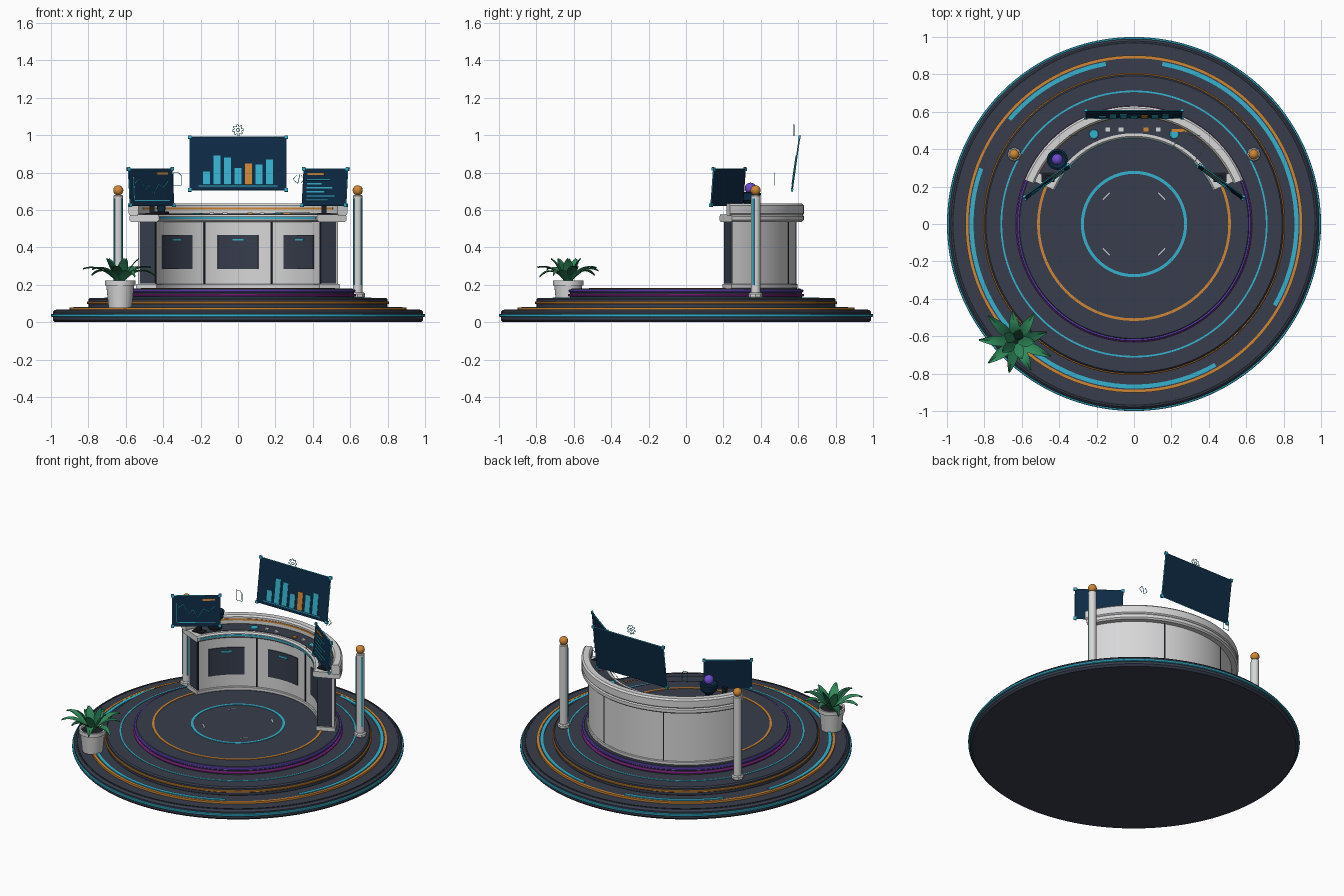
import bpy, bmesh, math, random
from mathutils import Matrix, Vector

random.seed(4)
if "Cube" in bpy.data.objects:
    bpy.data.objects.remove(bpy.data.objects["Cube"])


def material(name, rgb):
    m = bpy.data.materials.new(name)
    m.use_nodes = True
    m.diffuse_color = (*rgb, 1)
    m.node_tree.nodes["Principled BSDF"].inputs["Base Color"].default_value = (*rgb, 1)
    return m


SLATE = material("slate", (.038, .047, .072))
BLACK = material("near_black", (.012, .014, .02))
WHITE = material("soft_white", (.68, .68, .69))
CYAN = material("cyan", (.036, .45, .62))
ORANGE = material("orange", (.62, .24, .035))
PURPLE = material("purple", (.15, .07, .6))
MAGENTA = material("magenta", (.47, .04, .47))
NAVY = material("navy", (.004, .024, .06))
GREEN = material("leaf_green", (.03, .26, .105))
DEEP = material("deep_green", (.015, .13, .06))


def finish(name, bm, mat, smooth=True):
    bmesh.ops.recalc_face_normals(bm, faces=bm.faces)
    me = bpy.data.meshes.new(name)
    bm.to_mesh(me)
    bm.free()
    me.materials.append(mat)
    if smooth:
        me.shade_smooth()
        me.set_sharp_from_angle(angle=math.radians(35))
    ob = bpy.data.objects.new(name, me)
    bpy.context.collection.objects.link(ob)
    return ob


def sweep(name, profile, mat, a0=0, a1=360, at=(0, 0), steps=None):
    """Turn a closed (radius, height) profile around a vertical axis."""
    full = a1 - a0 >= 360
    n = steps or max(2, int((a1 - a0) / 3))
    bm = bmesh.new()
    rows = []
    for i in range(n if full else n + 1):
        a = math.radians(a0 + (a1 - a0) * i / n)
        rows.append([bm.verts.new((at[0] + r * math.cos(a), at[1] + r * math.sin(a), z)) for r, z in profile])
    k = len(profile)
    for i in range(n):
        p, q = rows[i], rows[(i + 1) % len(rows)]
        for j in range(k):
            bm.faces.new((p[j], q[j], q[(j + 1) % k], p[(j + 1) % k]))
    if not full:
        bm.faces.new(rows[0])
        bm.faces.new(rows[-1])
    bmesh.ops.remove_doubles(bm, verts=bm.verts, dist=1e-5)
    return finish(name, bm, mat)


def block(r0, r1, z0, z1, c=0):
    """Rectangular profile with chamfer c."""
    if not c:
        return [(r0, z0), (r1, z0), (r1, z1), (r0, z1)]
    return [(r0 + c, z0), (r1 - c, z0), (r1, z0 + c), (r1, z1 - c),
            (r1 - c, z1), (r0 + c, z1), (r0, z1 - c), (r0, z0 + c)]


def disc(r, z0, z1, c=.008):
    return [(0, z0), (r - c, z0), (r, z0 + c), (r, z1 - c), (r - c, z1), (0, z1)]


def box(name, size, center, mat, matrix=Matrix()):
    bm = bmesh.new()
    bmesh.ops.create_cube(bm, size=1, matrix=matrix @ Matrix.Translation(center) @ Matrix.Diagonal((*size, 1)))
    return finish(name, bm, mat, False)


def ball(name, r, center, mat):
    bm = bmesh.new()
    bmesh.ops.create_uvsphere(bm, u_segments=20, v_segments=12, radius=r, matrix=Matrix.Translation(center))
    return finish(name, bm, mat)


def wire(name, points, mat, matrix, closed=False, r=.002):
    """Thin tube through flat (x, z) points."""
    cu = bpy.data.curves.new(name, "CURVE")
    cu.dimensions = "3D"
    cu.bevel_depth, cu.bevel_resolution = r, 1
    sp = cu.splines.new("POLY")
    sp.points.add(len(points) - 1)
    for p, (x, z) in zip(sp.points, points):
        p.co = (*(matrix @ Vector((x, 0, z))), 1)
    sp.use_cyclic_u = closed
    cu.materials.append(mat)
    bpy.context.collection.objects.link(bpy.data.objects.new(name, cu))


# Stepped round platform
sweep("bottom_tier", disc(.99, 0, .066, .012), SLATE)
sweep("bottom_tier_light", block(.98, 1, .028, .044, .003), CYAN)
sweep("bottom_tier_top_edge", block(.965, .972, .06, .068), BLACK)
sweep("lower_step", disc(.89, .06, .076, .003), SLATE)
sweep("lower_step_ring", block(.886, .902, .066, .079), ORANGE)
for a0, a1 in ((-30, 80), (100, 140), (160, 300)):
    sweep("lower_light_arc", block(.858, .88, .07, .082), CYAN, a0, a1)
sweep("middle_tier", disc(.8, .07, .13), SLATE)
sweep("middle_tier_band", block(.79, .808, .097, .111, .003), ORANGE)
sweep("middle_tier_ring", block(.705, .714, .125, .133), CYAN)
sweep("top_tier", disc(.62, .12, .18), SLATE)
sweep("top_tier_lower_band", block(.61, .632, .138, .152, .004), MAGENTA)
sweep("top_tier_upper_band", block(.61, .627, .16, .176, .004), PURPLE)
sweep("floor_outer_ring", block(.504, .518, .175, .183), ORANGE)
sweep("floor_inner_ring", block(.268, .284, .175, .183), CYAN)
for a in range(45, 360, 90):
    box("floor_mark", (.006, .05, .004), (.21, 0, .181), WHITE, Matrix.Rotation(math.radians(a), 4, "Z"))

# Curved desk
sweep("desk_plinth", block(.478, .597, .18, .205, .004), WHITE, 24, 156)
sweep("desk_body", block(.487, .59, .2, .545), WHITE, 25, 155)
sweep("counter", block(.46, .63, .537, .575, .009), WHITE, 23, 157)
sweep("counter_top_inlay", block(.485, .578, .57, .578), SLATE, 28, 152)
sweep("counter_rim", block(.575, .63, .57, .635, .01), WHITE, 22, 158)
sweep("counter_front_light", block(.457, .463, .551, .562), CYAN, 25, 155)
sweep("rim_light", block(.572, .577, .603, .614), ORANGE, 28, 152)
for a in (90 - 43.5, 90, 90 + 43.5):
    sweep("door_panel", block(.481, .489, .285, .465), SLATE, a - 13, a + 13)
    sweep("door_handle", block(.476, .483, .436, .446), CYAN, a - 3.6, a + 3.6)
for a in (25.6, 68.3, 111.7, 154.4):
    sweep("front_seam", block(.484, .489, .205, .537), BLACK, a - .5, a + .5)
for a in (68.3, 111.7):
    sweep("back_seam", block(.588, .592, .205, .537), BLACK, a - .4, a + .4)
for a in (24.6, 154.6):
    sweep("end_panel", block(.487, .575, .208, .535), SLATE, a, a + .8)

# Counter controls
for x in (-.215, .215):
    sweep("touch_pad", disc(.025, .576, .584, .002), CYAN, at=(x, .48), steps=24)
for x, m in ((-.14, WHITE), (-.07, WHITE), (.065, ORANGE), (.13, WHITE)):
    box("control_key", (.026, .02, .01), (x, .505, .581), m)
tablet = Matrix.Translation((.295, .415, .586)) @ Matrix.Rotation(math.radians(-35), 4, "Z") @ Matrix.Rotation(math.radians(-90), 4, "X")
wire("tablet_outline", [(-.07, -.05), (.07, -.05), (.07, .05), (-.07, .05)], WHITE, tablet, True)
box("tablet_bar", (.08, .016, .008), (.24, .5, .582), ORANGE, Matrix())

# Small assistant bot in a dark cup
bot = (-.41, .345)
sweep("bot_base", disc(.042, .576, .592, .004), BLACK, at=bot, steps=24)
sweep("bot_cup", [(0, .59), (.02, .59), (.024, .625), (.05, .65), (.056, .69), (.046, .695), (.02, .675), (0, .675)],
      NAVY, at=bot, steps=24)
ball("bot_head", .031, (*bot, .715), PURPLE)


def screen(name, w, h, center, yaw, tilt):
    """Thin framed panel; returns its matrix, local front is -y."""
    m = Matrix.Translation(center) @ Matrix.Rotation(math.radians(yaw), 4, "Z") @ Matrix.Rotation(math.radians(-tilt), 4, "X")
    box(name, (w, .008, h), (0, 0, 0), NAVY, m)
    x, z = w / 2, h / 2
    wire(name + "_frame", [(-x, -z), (x, -z), (x, z), (-x, z)], CYAN, m, True, .004)
    for sx in (-x, x):
        for sz in (-z, z):
            box(name + "_corner", (.018, .012, .018), (sx, 0, sz), CYAN, m)
    return m


def plate(name, x, z, w, h, mat, m):
    box(name, (w, .004, h), (x, -.0055, z), mat, m)


# Main display with bar chart
main = screen("main_screen", .515, .285, (0, .587, .848), 0, 8)
for i, h in enumerate((.07, .157, .147, .09, .115, .11, .135)):
    plate("chart_bar", (i - 3) * .056, -.115 + h / 2, .036, h, ORANGE if i == 4 else CYAN, main)
plate("chart_baseline", 0, -.121, .42, .005, CYAN, main)

# Side monitors
left = screen("line_chart_screen", .288, .195, (-.465, .225, .722), 36, 5)
wire("chart_line", [(-.11, .02), (-.08, .045), (-.045, -.015), (-.02, .01), (.01, -.04), (.045, .015), (.075, -.005), (.11, .03)],
     CYAN, left @ Matrix.Translation((0, -.006, 0)), r=.003)
plate("chart_axis", 0, -.072, .23, .004, CYAN, left)
plate("chart_axis_side", -.118, -.01, .004, .125, CYAN, left)
plate("chart_tag", .075, .072, .075, .011, ORANGE, left)
right = screen("text_screen", .288, .195, (.465, .225, .722), -36, 5)
plate("text_heading", -.06, .07, .11, .011, ORANGE, right)
for i, w in enumerate((.15, .1, .17, .12, .19, .14)):
    plate("text_line", -.115 + w / 2, .04 - i * .022, w, .007, CYAN, right)
for s in (-1, 1):
    box("monitor_stem", (.025, .02, .07), (s * .46, .25, .605), BLACK)
    box("monitor_foot", (.07, .05, .008), (s * .46, .25, .58), BLACK)

# Floating icons
gear = Matrix.Translation((0, .577, 1.027))
teeth = [(r * math.cos(a), r * math.sin(a)) for i in range(32)
         for r, a in [(.03 if i % 4 < 2 else .021, math.tau * i / 32)]]
wire("gear_icon", teeth, CYAN, gear, True)
wire("gear_hub", [(.009 * math.cos(i * math.tau / 12), .009 * math.sin(i * math.tau / 12)) for i in range(12)], CYAN, gear, True)
page = Matrix.Translation((-.325, .475, .765))
wire("page_icon", [(-.022, -.033), (.022, -.033), (.022, .018), (.008, .033), (-.022, .033)], CYAN, page, True)
code = Matrix.Translation((.325, .475, .765))
for s in (-1, 1):
    wire("bracket_icon", [(s * .012, .02), (s * .03, 0), (s * .012, -.02)], CYAN, code)
wire("slash_icon", [(-.006, -.026), (.006, .026)], CYAN, code)

# Light posts
for s in (-1, 1):
    p = (s * .64, .372)
    sweep("post_base", disc(.038, .13, .158, .006), WHITE, at=p, steps=8)
    sweep("post", disc(.025, .15, .68, .004), WHITE, at=p, steps=20)
    ball("post_lamp", .027, (*p, .705), ORANGE)
    for a in (210, 330):
        sweep("post_light", block(.022, .0275, .2, .66), CYAN, a - 14, a + 14, at=p)

# Potted plant
px, py = -.63, -.63
sweep("pot", [(0, .076), (.062, .076), (.074, .195), (.082, .197), (.082, .222), (.07, .222), (.068, .205), (0, .205)],
      WHITE, at=(px, py), steps=32)
sweep("soil", disc(.069, .195, .21, .002), BLACK, at=(px, py), steps=24)


def leaf(az, length, rise, droop, mat):
    bm = bmesh.new()
    d, side = Vector((math.cos(az), math.sin(az), 0)), Vector((-math.sin(az), math.cos(az), 0))
    rows = []
    for i in range(9):
        t = i / 8
        mid = Vector((px, py, .205)) + d * (.01 + length * t) + Vector((0, 0, rise * t - droop * t ** 2))
        w = .004 + .024 * math.sin(math.pi * min(1, t ** .8)) * (1 if t < 1 else 0)
        rows.append([bm.verts.new(mid + side * w * k + Vector((0, 0, .008 * abs(k)))) for k in (-1, 0, 1)])
    for a, b in zip(rows, rows[1:]):
        for j in (0, 1):
            bm.faces.new((a[j], a[j + 1], b[j + 1], b[j]))
    finish("leaf", bm, mat)


for i in range(9):
    leaf(math.tau * i / 9 + .3, random.uniform(.15, .2), .22, random.uniform(.13, .19), DEEP if i % 3 == 0 else GREEN)
for i in range(5):
    leaf(math.tau * i / 5, random.uniform(.05, .1), .2, .07, DEEP if i % 2 else GREEN)
